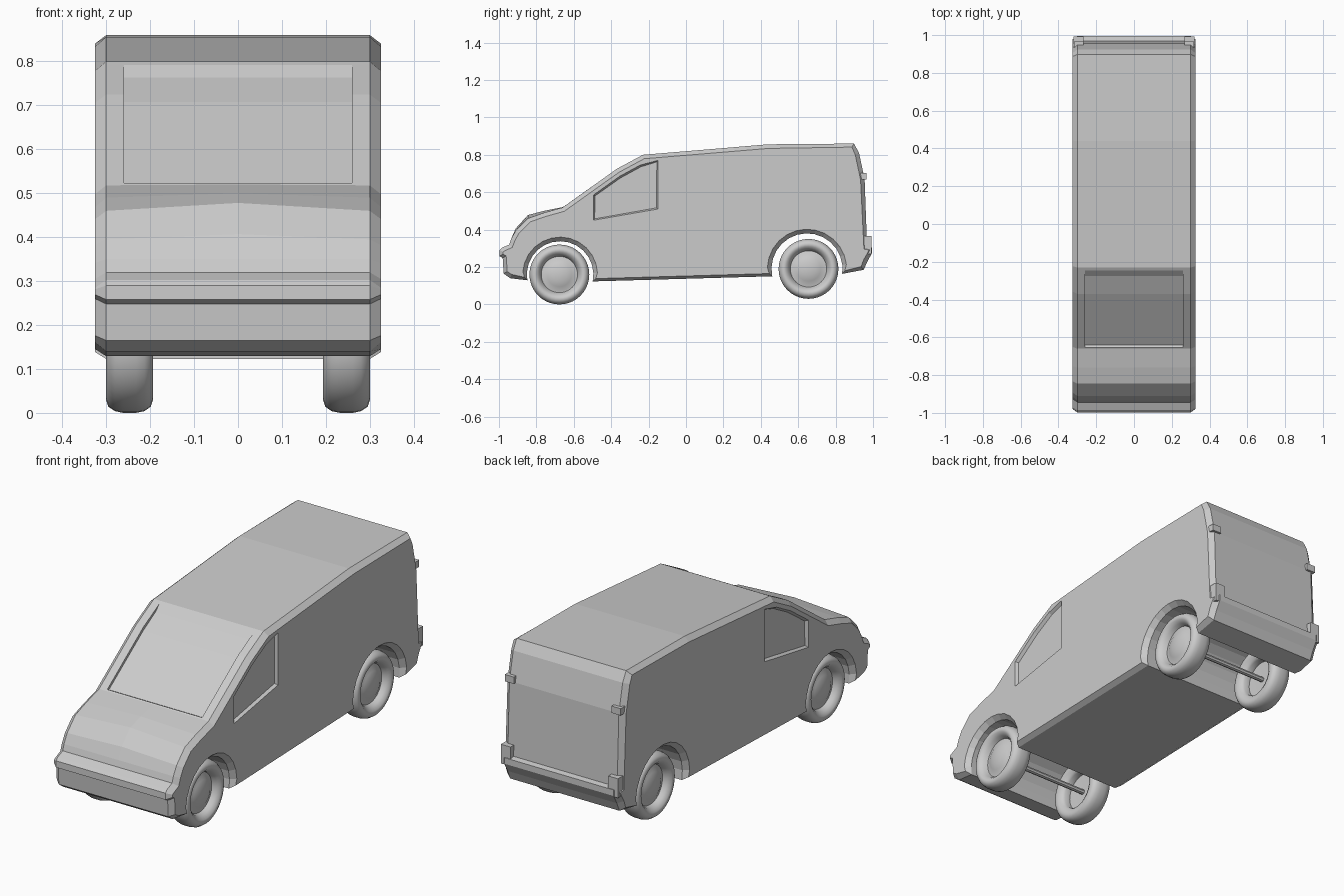
import bpy, bmesh, math
from mathutils import Vector

if "Cube" in bpy.data.objects:
    bpy.data.objects.remove(bpy.data.objects["Cube"])


def mesh_object(name, bm):
    bmesh.ops.recalc_face_normals(bm, faces=bm.faces[:])
    me = bpy.data.meshes.new(name)
    bm.to_mesh(me)
    bm.free()
    ob = bpy.data.objects.new(name, me)
    bpy.context.collection.objects.link(ob)
    return ob


def loft(name, rings):
    """Closed solid through (x, [(y, z), ...]) sections."""
    bm = bmesh.new()
    rows = [[bm.verts.new((x, y, z)) for y, z in pts] for x, pts in rings]
    n = len(rows[0])
    for a, b in zip(rows, rows[1:]):
        for i in range(n):
            j = (i + 1) % n
            bm.faces.new((a[i], a[j], b[j], b[i]))
    bm.faces.new(rows[0])
    bm.faces.new(rows[-1])
    return mesh_object(name, bm)


def inset(pts, d):
    """Move a counter-clockwise outline inwards along averaged normals."""
    out = []
    for i, p in enumerate(pts):
        p = Vector(p)
        a = (p - Vector(pts[i - 1])).normalized()
        b = (Vector(pts[(i + 1) % len(pts)]) - p).normalized()
        t = (a + b).normalized()
        out.append((p.x - t.y * d, p.y + t.x * d))
    return out


def arch(cy, cz, r, a0, a1, n=14):
    return [(cy + r * math.cos(math.radians(a0 + (a1 - a0) * i / n)),
             cz + r * math.sin(math.radians(a0 + (a1 - a0) * i / n)))
            for i in range(n + 1)]


def box(name, x0, x1, y0, y1, z0, z1):
    return loft(name, [(x, [(y0, z0), (y1, z0), (y1, z1), (y0, z1)]) for x in (x0, x1)])


def cut(target, cutter):
    cutter.hide_render = True
    m = target.modifiers.new("cut", 'BOOLEAN')
    m.operation, m.solver, m.object = 'DIFFERENCE', 'EXACT', cutter
    bpy.context.view_layer.objects.active = target
    bpy.ops.object.modifier_apply(modifier=m.name)
    bpy.data.objects.remove(cutter)


# Body side profile, counter-clockwise, with wheel tunnels
hood = [(-.66, .518, .002), (-.76, .49, .01), (-.845, .46, .018), (-.91, .395, .012)]
bottom = ([(-.975, .165), (-.94, .14)] + arch(-.673, .16, .178, 190, -12)
          + arch(.647, .19, .19, 192, -8))
rear = [(.95, .185), (.97, .23), (.995, .275), (.995, .305), (.968, .31),
        (.955, .67), (.925, .81), (.898, .86)]
roof = [(.44, .856), (-.23, .80), (-.37, .725)]
nose = [(-.935, .35), (-.945, .32), (-.985, .303), (-.997, .29), (-.998, .258), (-.98, .248)]
side = bottom + rear + roof + [(y, z) for y, z, _ in hood] + nose
middle = bottom + rear + roof + [(y, z + l) for y, z, l in hood] + nose
outer = inset(side, .022)
body = loft("van_body", [(-.325, outer), (-.30, side), (0, middle), (.30, side), (.325, outer)])

# Recessed windscreen
screen = [(-.655, .524), (-.64, .517), (-.37, .708), (-.275, .763), (-.245, .792),
          (-.30, .92), (-.78, .62)]
cut(body, loft("windscreen_cutter", [(-.26, screen), (.26, screen)]))

# Recessed cab side windows
window = [(-.495, .45), (-.15, .51), (-.15, .77), (-.245, .745), (-.355, .685), (-.495, .585)]
for s in (-1, 1):
    cut(body, loft("side_window_cutter", [(s * .31, inset(window, .01)), (s * .325, window),
                                          (s * .36, window)]))

# Rear door hinges and bumper corners
for s, label in ((-1, "left"), (1, "right")):
    box("door_hinge_" + label, s * .268, s * .318, .93, .966, .668, .702)
    box("bumper_corner_" + label, s * .268, s * .321, .94, .992, .27, .365)

# Wheels: lathed tyre with domed hub and hollow back
section = [(0, .287), (.035, .284), (.065, .276), (.092, .262), (.097, .262), (.105, .282),
           (.12, .297), (.132, .30), (.146, .295), (.156, .28), (.16, .262), (.16, .232),
           (.156, .213), (.146, .199), (.132, .194), (.118, .196), (.10, .205), (.092, .215),
           (.092, .245), (0, .25)]


def wheel(name, s, y, z, n=40):
    bm = bmesh.new()
    rows = []
    for r, x in section:
        if r == 0:
            rows.append([bm.verts.new((s * x, y, z))] * n)
        else:
            rows.append([bm.verts.new((s * x, y + r * math.sin(2 * math.pi * k / n),
                                       z - r * math.cos(2 * math.pi * k / n))) for k in range(n)])
    for a, b in zip(rows, rows[1:]):
        for k in range(n):
            j = (k + 1) % n
            bm.faces.new(list(dict.fromkeys((a[k], a[j], b[j], b[k]))))
    ob = mesh_object(name, bm)
    bpy.ops.object.select_all(action='DESELECT')
    ob.select_set(True)
    bpy.context.view_layer.objects.active = ob
    bpy.ops.object.shade_smooth_by_angle(angle=math.radians(40))


for label, y, z in (("front", -.677, .16), ("rear", .655, .19)):
    wheel(label + "_wheel_left", -1, y, z)
    wheel(label + "_wheel_right", 1, y, z)
    # Axle between the wheels
    ring = arch(y, z, .013, 0, 315, 7)
    loft(label + "_axle", [(-.255, ring), (.255, ring)])
